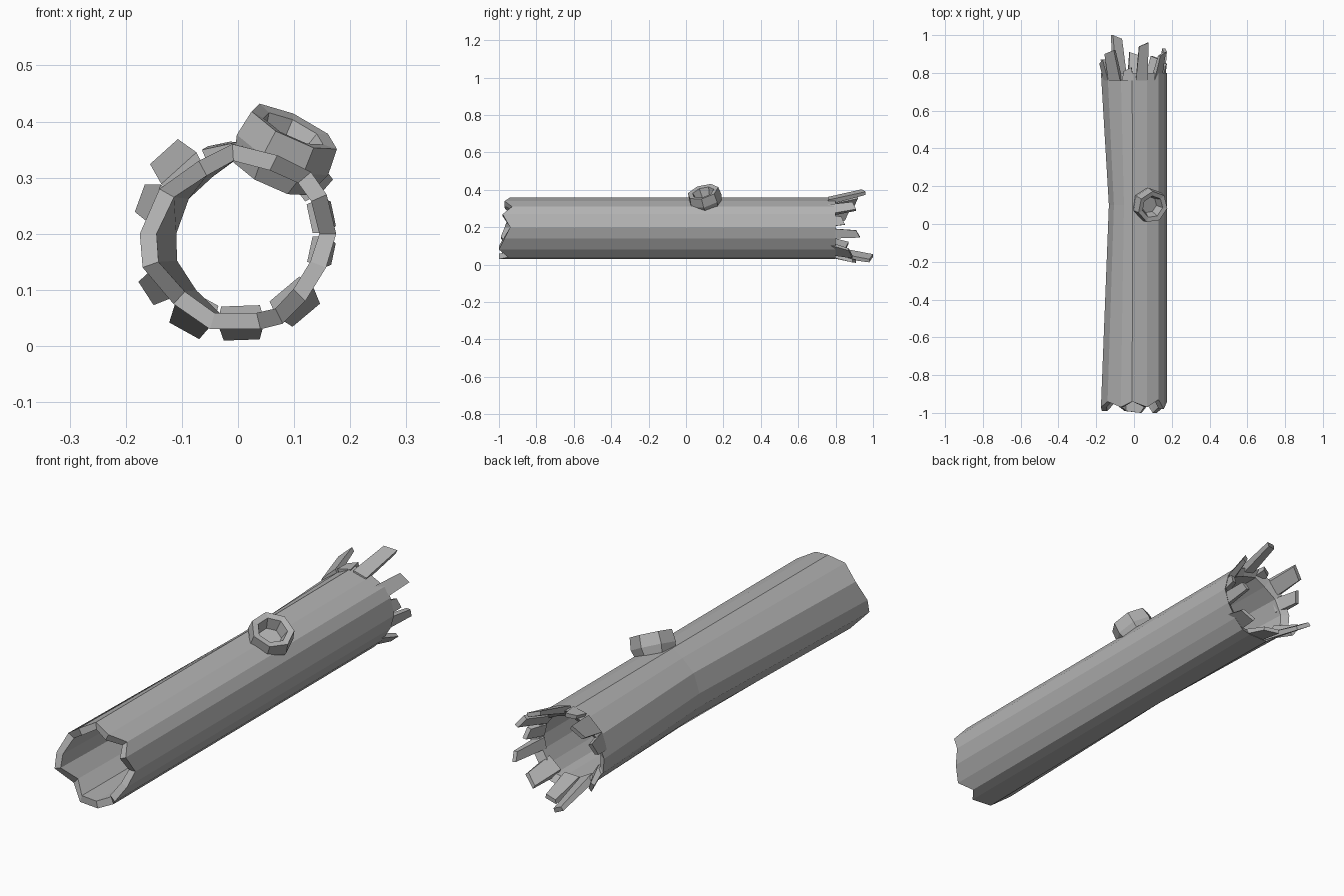
import bpy, bmesh
from math import radians, cos, sin, tau
from mathutils import Vector

cube = bpy.data.objects.get("Cube")
if cube:
    bpy.data.objects.remove(cube)

wood = bpy.data.materials.new("weathered grey wood")
wood.use_nodes = True
GREY = (0.45, 0.45, 0.45, 1)
wood.diffuse_color = GREY
wood.node_tree.nodes["Principled BSDF"].inputs["Base Color"].default_value = GREY


def make(name, bm):
    bmesh.ops.recalc_face_normals(bm, faces=bm.faces)
    mesh = bpy.data.meshes.new(name)
    bm.to_mesh(mesh)
    bm.free()
    mesh.materials.append(wood)
    obj = bpy.data.objects.new(name, mesh)
    bpy.context.collection.objects.link(obj)
    return obj


def loft(name, rings, loop=False, caps=False):
    """Skin a list of point rings, optionally joining last to first."""
    bm = bmesh.new()
    loops = [[bm.verts.new(p) for p in ring] for ring in rings]
    pairs = list(zip(loops, loops[1:]))
    if loop:
        pairs.append((loops[-1], loops[0]))
    for a, b in pairs:
        for i in range(len(a)):
            j = (i + 1) % len(a)
            bm.faces.new((a[i], a[j], b[j], b[i]))
    if caps:
        bm.faces.new(loops[0])
        bm.faces.new(loops[-1])
    return make(name, bm)


# Hollow trunk: uneven outline (x, z) with the ragged front depth of each corner
CZ = 0.2
outline = [(.175, .2, -.94), (.157, .14, -.97), (.12, .08, -1), (.08, .04, -.95),
           (.04, .03, -1), (-.05, .03, -.99), (-.115, .075, -.94), (-.17, .14, -.99),
           (-.175, .2, -.97), (-.14, .28, -.94), (-.07, .33, -.97), (-.01, .36, -.94),
           (.07, .34, -.97), (.13, .31, -.93), (.158, .27, -.98)]


def section(y=None, inset=0, pinch=1):
    ring = []
    for x, z, front in outline:
        x = x * pinch if x < 0 else x
        d = Vector((x, 0, z - CZ))
        d *= 1 - inset / d.length
        ring.append((d.x, front if y is None else y, CZ + d.z))
    return ring


WALL = 0.03
loft("hollow_trunk", [section(), section(.1, 0, .76), section(.8),
                      section(.78, WALL), section(.1, WALL, .8), section(None, WALL)],
     loop=True)


# Splinters flaring from the broken back end: angle, half width, tip radius, tip y
def polar(angle, r, y):
    a = radians(angle)
    return (r * cos(a), y, CZ + r * sin(a))


def splinter(name, angle, half, tip_r, tip_y):
    def end(r, w, y, thick, skew=0):
        return [polar(angle - w, r, y), polar(angle + w, r, y + skew),
                polar(angle + w, r - thick, y + skew), polar(angle - w, r - thick, y)]
    loft(name, [end(.163, half * 1.25, .76, WALL), end(tip_r, half * .8, tip_y, .018, -.02)],
         caps=True)


for n, spec in enumerate([(132, 12, .20, .92), (102, 9, .165, .83), (75, 9, .205, .96),
                          (37, 9, .195, .91), (12, 9, .175, .85), (-12, 8, .175, .93),
                          (-50, 12, .192, .89), (-88, 12, .192, .91), (-119, 11, .2, 1),
                          (-147, 9, .197, .87), (160, 10, .188, .87)], 1):
    splinter(f"splinter_{n}", *spec)


# Broken branch stump: short faceted cup leaning out of the trunk
axis = Vector((.42, -.25, .87)).normalized()
mouth = Vector((.1, .09, .39))
side = axis.orthogonal().normalized()
other = axis.cross(side)


def stump_ring(r, depth, sides=7):
    return [mouth - axis * depth + r * (side * cos(i * tau / sides) + other * sin(i * tau / sides))
            for i in range(sides)]


loft("branch_stump", [stump_ring(.075, .1), stump_ring(.092, .05), stump_ring(.086, 0),
                      stump_ring(.06, .004), stump_ring(.045, .05)], caps=True)
